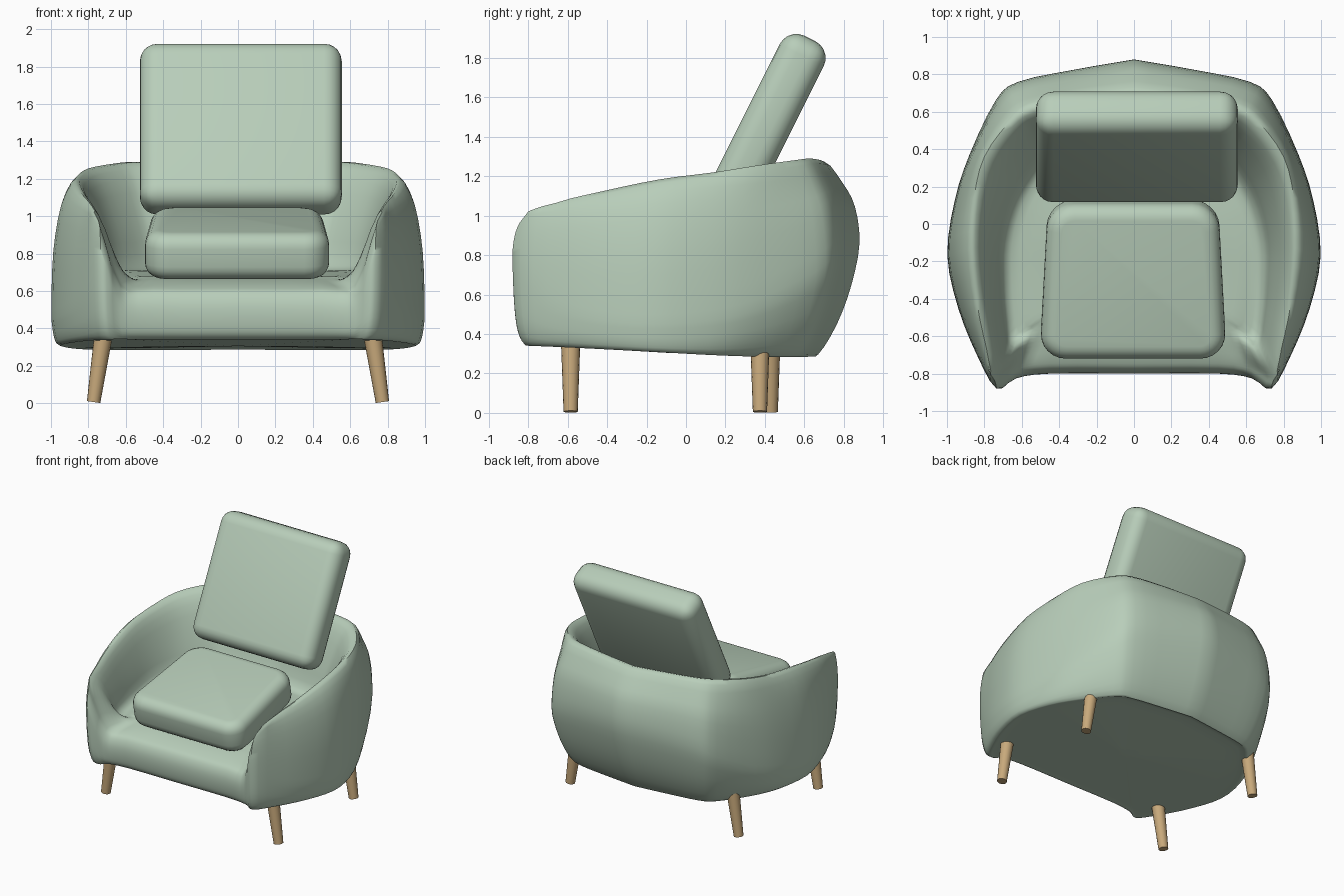
import bpy, bmesh, math
from mathutils import Vector, Matrix

if "Cube" in bpy.data.objects:
    bpy.data.objects.remove(bpy.data.objects["Cube"])


def material(name, rgb):
    m = bpy.data.materials.new(name)
    m.diffuse_color = (*rgb, 1)
    m.use_nodes = True
    m.node_tree.nodes["Principled BSDF"].inputs["Base Color"].default_value = m.diffuse_color
    return m


FABRIC = material("sage_fabric", (0.48, 0.615, 0.49))
WOOD = material("light_wood", (0.58, 0.40, 0.20))


def finish(name, bm, mat, angle=40):
    bmesh.ops.recalc_face_normals(bm, faces=bm.faces)
    me = bpy.data.meshes.new(name)
    bm.to_mesh(me)
    bm.free()
    me.materials.append(mat)
    ob = bpy.data.objects.new(name, me)
    bpy.context.collection.objects.link(ob)
    bpy.ops.object.select_all(action='DESELECT')
    ob.select_set(True)
    bpy.context.view_layer.objects.active = ob
    bpy.ops.object.shade_smooth_by_angle(angle=math.radians(angle))
    return ob


def smooth_path(pts, n):
    """Catmull-Rom samples through the given points."""
    out = []
    for i in range(len(pts) - 1):
        a, b = pts[max(i - 1, 0)], pts[i]
        c, d = pts[i + 1], pts[min(i + 2, len(pts) - 1)]
        for k in range(n):
            t = k / n
            out.append(0.5 * (2 * b + (c - a) * t + (2 * a - 5 * b + 4 * c - d) * t * t
                              + (3 * b - a - 3 * c + d) * t ** 3))
    return out + [pts[-1]]


# Tub shell: right-half stations from front centre round the arm to back centre
# (widest point, rim crest)
STATIONS = [
    ((0, -.80, .48), (0, -.73, .62)),
    ((.45, -.80, .48), (.45, -.73, .62)),
    ((.63, -.825, .50), (.625, -.76, .64)),
    ((.735, -.88, .77), (.745, -.82, .98)),
    ((.84, -.70, .60), (.79, -.66, 1.065)),
    ((.94, -.45, .52), (.84, -.42, 1.125)),
    ((.998, -.17, .50), (.87, -.13, 1.185)),
    ((.96, .12, .52), (.855, .14, 1.22)),
    ((.88, .37, .58), (.80, .36, 1.255)),
    ((.74, .66, .72), (.67, .54, 1.28)),
    ((.62, .76, .80), (.55, .62, 1.29)),
    ((.32, .825, .84), (.28, .67, 1.285)),
    ((0, .88, .86), (0, .70, 1.275)),
]


def between(a, b, plan, height):
    p = a.lerp(b, plan)
    p.z = a.z + (b.z - a.z) * height
    return p


def profile(station):
    """Section from underside centre, over the rim, to seat centre."""
    o, r = (Vector(p) for p in station)
    rear, fore = max(0, o.y), max(0, -o.y)
    k = min(1, rear / .6)
    # underside edge tucks in most at the back; seat edge follows the plan inside the wall
    b = Vector((o.x * (.96 - .13 * rear), o.y * (.93 - .19 * rear),
                .303 + .05 * fore - .05 * rear * (1 - rear)))
    f = Vector((o.x * (.68 - .06 * rear + .25 * fore ** 2), .6 * o.y - .1 * o.y ** 2,
                .735 - .085 * fore))
    under, seat = Vector((0, -.1, .305)), Vector((0, -.1, .69))
    inner = ((.35, .16), (.72, .62)) if r.z > .7 else ((.35, .5), (.72, .85))
    return [under, b.lerp(under, .5), b.lerp(under, .08), b,
            between(b, o, .58 - .13 * k, .18 + .09 * k),
            between(b, o, .86 - .06 * k, .5 + .12 * k), o,
            between(o, r, .08 + .05 * k, .45), between(o, r, .42 + .06 * k, .82 - .08 * k), r,
            between(r, f, *inner[0]), between(r, f, *inner[1]), f,
            between(f, seat, .2, .6), f.lerp(seat, .6), seat]


rows = [smooth_path(list(row), 3) for row in zip(*[profile(s) for s in STATIONS])]
columns = [smooth_path(list(c), 3) for c in zip(*rows)]
bm = bmesh.new()
grid = [[bm.verts.new(p) for p in c] for c in columns]
for c0, c1 in zip(grid, grid[1:]):
    for j in range(len(c0) - 1):
        bm.faces.new((c0[j], c1[j], c1[j + 1], c0[j + 1]))
for end in (grid[0], grid[-1]):
    for v in end:
        v.co.x = 0
half = bm.faces[:] + bm.edges[:] + bm.verts[:]
bmesh.ops.mirror(bm, geom=half, axis='X', merge_dist=1e-4)
bmesh.ops.remove_doubles(bm, verts=bm.verts, dist=1e-4)
bmesh.ops.dissolve_degenerate(bm, edges=bm.edges, dist=1e-5)
finish("tub_shell", bm, FABRIC, 60)


def cushion(name, size, loc, tilt, edge, corner=0, taper=0):
    """Rounded box; vertical corners may be rounder and the back narrower."""
    bm = bmesh.new()
    bmesh.ops.create_cube(bm, size=1)
    for v in bm.verts:
        v.co.x *= size[0] * (1 - taper if v.co.y > 0 else 1)
        v.co.y *= size[1]
        v.co.z *= size[2]
    if corner:
        up = [e for e in bm.edges if abs(e.verts[0].co.z - e.verts[1].co.z) > .1]
        bmesh.ops.bevel(bm, geom=up, offset=corner, segments=6, profile=.5, affect='EDGES')
        rims = [e for e in bm.edges if abs(e.verts[0].co.z - e.verts[1].co.z) < .01]
    else:
        rims = bm.edges[:]
    bmesh.ops.bevel(bm, geom=rims, offset=edge, segments=5, profile=.5, affect='EDGES')
    bm.transform(Matrix.Translation(loc) @ Matrix.Rotation(math.radians(tilt), 4, 'X'))
    return finish(name, bm, FABRIC, 50)


cushion("seat_cushion", (1.0, .845, .255), (-.005, -.295, .855), 11, .08, .14, .09)
cushion("back_cushion", (1.08, .25, .97), (.015, .412, 1.465), -26.6, .095)

# Splayed tapered legs: top and bottom centres
for side, back_y in ((1, .375), (-1, .43)):
    for part, y in (("front", -.585), ("back", back_y)):
        top, foot = Vector((side * .72, y, .36)), Vector((side * .772, y, .006))
        axis = top - foot
        bm = bmesh.new()
        bmesh.ops.create_cone(bm, cap_ends=True, segments=16, radius1=.036, radius2=.049,
                              depth=axis.length)
        bm.transform(Matrix.Translation((top + foot) / 2)
                     @ axis.to_track_quat('Z', 'Y').to_matrix().to_4x4())
        finish(f"{part}_leg_{'right' if side > 0 else 'left'}", bm, WOOD)
